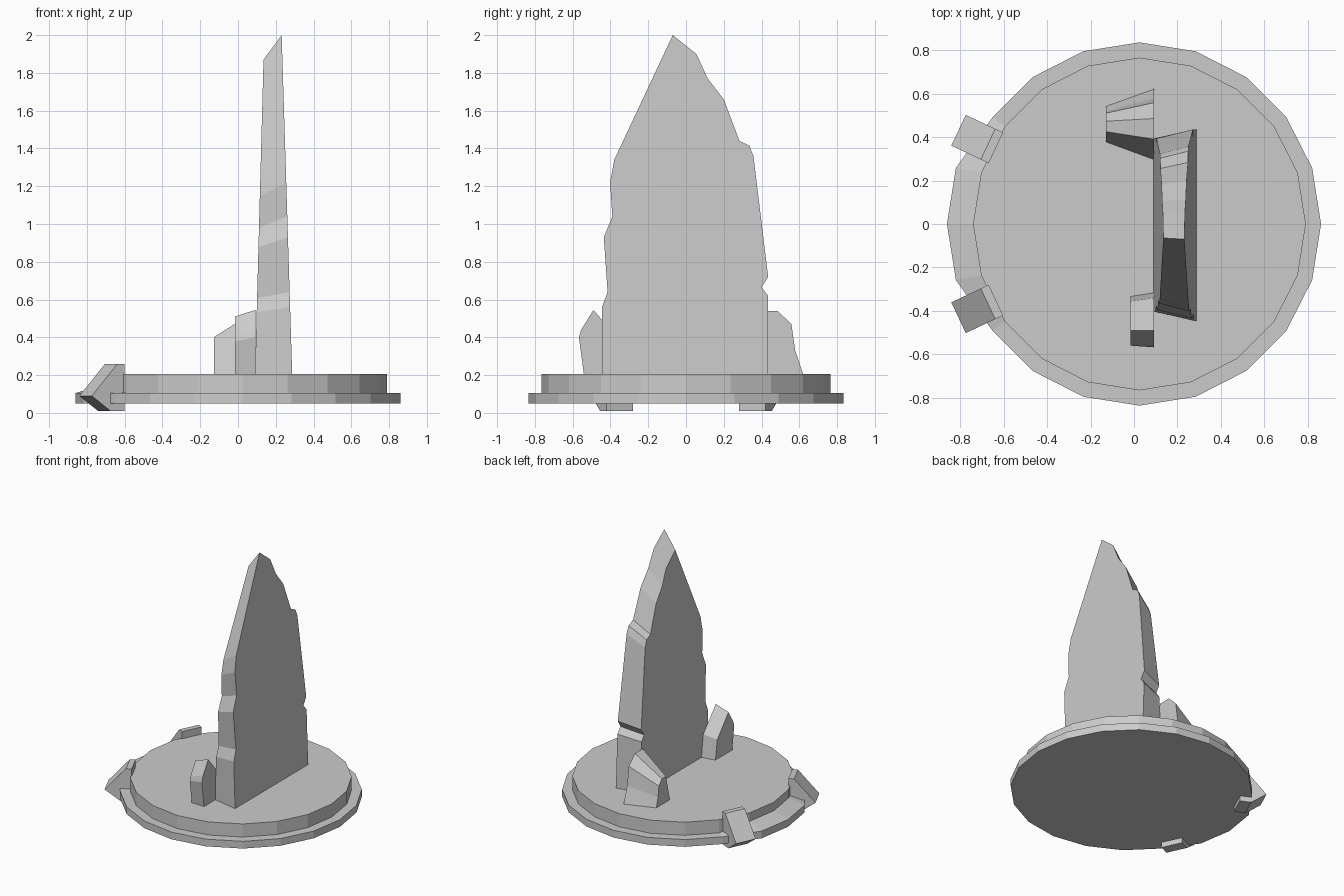
import bpy, bmesh
from math import cos, sin, pi, atan2, radians
from mathutils import Vector

if "Cube" in bpy.data.objects:
    bpy.data.objects.remove(bpy.data.objects["Cube"])


def make_loft(name, rings):
    """Closed solid through rings of equal point count."""
    bm = bmesh.new()
    loops = [[bm.verts.new(p) for p in ring] for ring in rings]
    n = len(loops[0])
    for a, b in zip(loops, loops[1:]):
        for i in range(n):
            j = (i + 1) % n
            bm.faces.new((a[i], a[j], b[j], b[i]))
    bm.faces.new(loops[0][::-1])
    bm.faces.new(loops[-1])
    bmesh.ops.recalc_face_normals(bm, faces=bm.faces)
    me = bpy.data.meshes.new(name)
    bm.to_mesh(me)
    bm.free()
    ob = bpy.data.objects.new(name, me)
    bpy.context.collection.objects.link(ob)
    return ob


SIDES, CX, FLOOR = 20, 0.025, 0.205


def ring(r, z, flare=0.0, lift=0.0):
    """20-sided ring; the three leftmost corners may flare out or lift."""
    pts = []
    for i in range(SIDES):
        left = 9 <= i <= 11
        a = 2 * pi * i / SIDES
        pts.append((CX + r * cos(a) - flare * left, r * sin(a), z + lift * left))
    return pts


# stepped round base, its rim pulled outward between the two clamps
make_loft("base", [ring(0.835, 0.05, 0.05), ring(0.835, 0.105, 0.05),
                   ring(0.765, 0.105, 0, 0.035), ring(0.765, FLOOR)])


def slab(name, outline, x_big, x_small, y_mid, sy, sz, big_lean=0.0, small_lean=0.0):
    """Rock slab from a (y, z) outline, narrowing towards its small face."""
    big = [(x_big + big_lean * (z - 0.2), y, z) for y, z in outline]
    small = []
    for y, z in outline:
        zs = 0.2 + (z - 0.2) * sz
        small.append((x_small + small_lean * (zs - 0.2), y_mid + (y - y_mid) * sy, zs))
    return make_loft(name, [big, small])


# tall jagged rock
slab("main_rock", [
    (-0.445, 0.2), (-0.445, 0.56), (-0.415, 0.64), (-0.435, 0.93), (-0.39, 1.04),
    (-0.402, 1.22), (-0.38, 1.34), (-0.07, 2.0), (0.055, 1.9), (0.115, 1.77),
    (0.2, 1.66), (0.283, 1.44), (0.335, 1.415), (0.357, 1.36), (0.435, 0.72),
    (0.4, 0.665), (0.435, 0.62), (0.435, 0.2)],
    0.287, 0.09, -0.01, 0.905, 0.928, -0.031, 0.027)

# low rocks beside it
slab("back_small_rock", [
    (0.295, 0.2), (0.39, 0.54), (0.485, 0.54), (0.558, 0.47), (0.578, 0.33), (0.622, 0.2)],
    0.092, -0.128, 0.46, 0.51, 0.59)
slab("front_small_rock", [
    (-0.54, 0.2), (-0.567, 0.4), (-0.555, 0.44), (-0.49, 0.545), (-0.34, 0.37), (-0.315, 0.2)],
    0.092, -0.015, -0.49, 0.9, 0.9)

# wedge-shaped clamps gripping the base edge, mirrored front to back
CLAMP = [(0, 0.26), (0.04, 0.26), (0.19, 0.09), (0.08, 0.01), (0, 0.01)]
for side, name in ((1, "back_clamp"), (-1, "front_clamp")):
    out = Vector((-0.905, 0.425 * side, 0))
    across = Vector((0.425 * side, 0.905, 0)) * 0.078
    inner = Vector((-0.635, 0.35 * side, 0))
    rings = [[inner + out * d + across * s + Vector((0, 0, z)) for d, z in CLAMP]
             for s in (-1, 1)]
    make_loft(name, rings)
